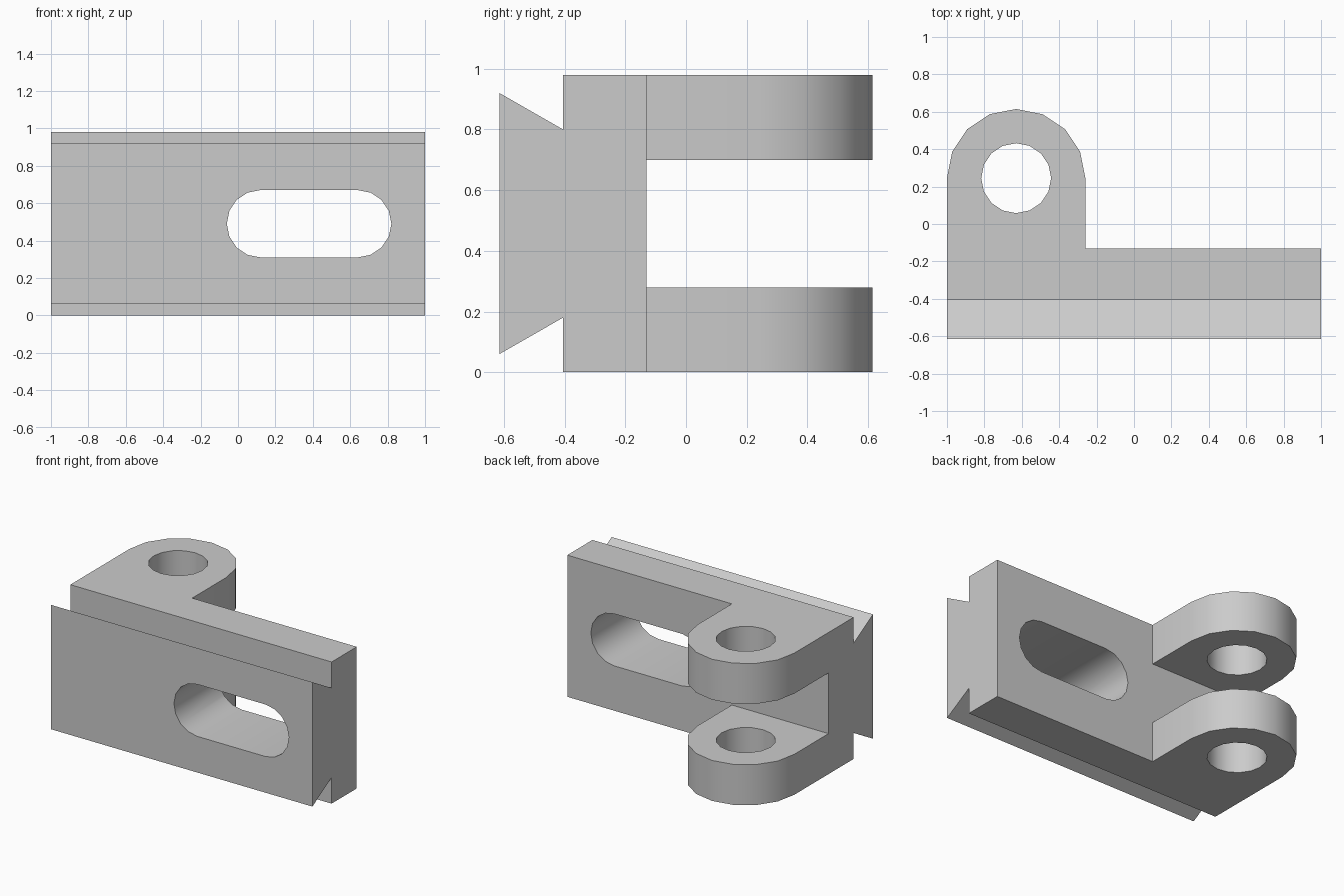
import bpy
import bmesh
from math import cos, sin, pi, radians
from mathutils import Vector

cube = bpy.data.objects.get("Cube")
if cube:
    bpy.data.objects.remove(cube)

TOP, FRONT, STEP, BACK = 0.98, -0.615, -0.405, -0.13
MID = TOP / 2
LUG_X, LUG_Y, LUG_R = -0.63, 0.245, 0.37

metal = bpy.data.materials.new("plain_grey")
metal.use_nodes = True
grey = (0.6, 0.6, 0.6, 1)
metal.diffuse_color = grey
metal.node_tree.nodes["Principled BSDF"].inputs["Base Color"].default_value = grey


def arc(cx, cy, r, start, end, steps):
    return [(cx + r * cos(start + (end - start) * i / steps),
             cy + r * sin(start + (end - start) * i / steps)) for i in range(steps + 1)]


def prism(name, outline, axis, low, high):
    """Extrude a 2D outline along the named axis."""
    place = {"x": lambda a, b, t: (t, a, b),
             "y": lambda a, b, t: (a, t, b),
             "z": lambda a, b, t: (a, b, t)}[axis]
    bm = bmesh.new()
    face = bm.faces.new([bm.verts.new(place(a, b, low)) for a, b in outline])
    made = bmesh.ops.extrude_face_region(bm, geom=[face])["geom"]
    bmesh.ops.translate(bm, vec=Vector(place(0, 0, high - low)),
                        verts=[v for v in made if isinstance(v, bmesh.types.BMVert)])
    bmesh.ops.recalc_face_normals(bm, faces=bm.faces)
    mesh = bpy.data.meshes.new(name)
    bm.to_mesh(mesh)
    bm.free()
    mesh.materials.append(metal)
    obj = bpy.data.objects.new(name, mesh)
    bpy.context.collection.objects.link(obj)
    return obj


# L-shaped block: plate with a rounded lug at one end
outline = [(-1, FRONT), (1, FRONT), (1, BACK), (LUG_X + LUG_R, BACK)]
outline += arc(LUG_X, LUG_Y, LUG_R, 0, pi, 8)
bracket = prism("clevis_bracket", outline, "z", 0, TOP)

# Dovetail notches, mirrored top and bottom
notch = [(-0.8, 1.026), (STEP, 0.8), (STEP, 1.3), (-0.8, 1.3)]
cutters = [prism("upper_notch_cutter", notch, "x", -1.1, 1.1),
           prism("lower_notch_cutter", [(y, TOP - z) for y, z in notch], "x", -1.1, 1.1)]

# Gap that splits the lug into two ears
gap = [(-1.1, BACK), (-0.2, BACK), (-0.2, 0.8), (-1.1, 0.8)]
cutters.append(prism("ear_gap_cutter", gap, "z", 0.28, 0.7))

# Pin hole through both ears
hole = arc(LUG_X, LUG_Y, 0.187, 0, 2 * pi, 16)[:-1]
cutters.append(prism("pin_hole_cutter", hole, "z", -0.1, 1.1))

# Long slot through the plate
slot = arc(0.64, MID, 0.18, -pi / 2, pi / 2, 8) + arc(0.12, MID, 0.18, pi / 2, 3 * pi / 2, 8)
cutters.append(prism("slot_cutter", slot, "y", -0.8, 0.1))

bpy.ops.object.select_all(action="DESELECT")
bpy.context.view_layer.objects.active = bracket
bracket.select_set(True)
for cutter in cutters:
    cutter.hide_render = True
    mod = bracket.modifiers.new("cut", "BOOLEAN")
    mod.operation = "DIFFERENCE"
    mod.solver = "EXACT"
    mod.object = cutter
    bpy.ops.object.modifier_apply(modifier=mod.name)
    bpy.data.objects.remove(cutter)

# Merge coplanar leftovers, then soften only the curved walls
bm = bmesh.new()
bm.from_mesh(bracket.data)
bmesh.ops.remove_doubles(bm, verts=bm.verts, dist=0.0005)
bmesh.ops.dissolve_limit(bm, angle_limit=radians(1), verts=bm.verts, edges=bm.edges)
bm.to_mesh(bracket.data)
bm.free()
bpy.ops.object.shade_smooth_by_angle(angle=radians(30))
